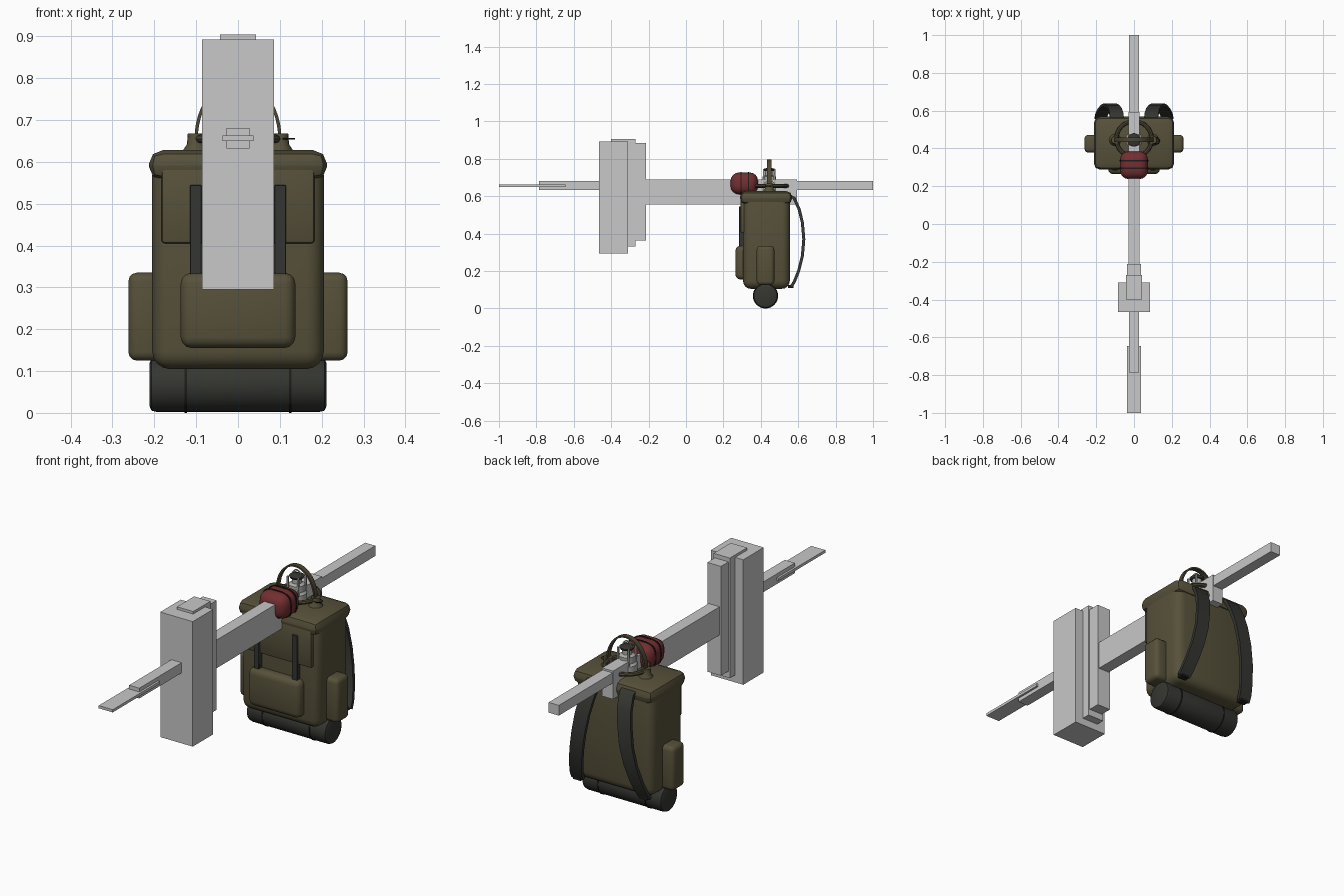
import bpy, bmesh, math
from mathutils import Vector

if "Cube" in bpy.data.objects:
    bpy.data.objects.remove(bpy.data.objects["Cube"])


def mat(name, rgb):
    m = bpy.data.materials.new(name)
    m.diffuse_color = (*rgb, 1)
    m.use_nodes = True
    m.node_tree.nodes["Principled BSDF"].inputs["Base Color"].default_value = m.diffuse_color
    return m


GREY = mat("light_grey", (0.58, 0.58, 0.58))
OLIVE = mat("olive_canvas", (0.095, 0.082, 0.042))
DARK = mat("dark_webbing", (0.035, 0.037, 0.031))
RED = mat("dark_red", (0.17, 0.028, 0.03))
BLACK = mat("black_trim", (0.012, 0.012, 0.011))
BROWN = mat("brown_leather", (0.075, 0.062, 0.036))
STEEL = mat("steel", (0.42, 0.42, 0.40))


def finish(name, bm, material, smooth=True):
    bmesh.ops.recalc_face_normals(bm, faces=bm.faces)
    me = bpy.data.meshes.new(name)
    bm.to_mesh(me)
    bm.free()
    me.materials.append(material)
    ob = bpy.data.objects.new(name, me)
    bpy.context.collection.objects.link(ob)
    if smooth:
        bpy.ops.object.select_all(action='DESELECT')
        ob.select_set(True)
        bpy.context.view_layer.objects.active = ob
        bpy.ops.object.shade_smooth_by_angle(angle=math.radians(40))
    return ob


def box(name, x, y, z, material, bevel=0, segs=3):
    """Box from (min, max) ranges with optional rounded edges."""
    bm = bmesh.new()
    bmesh.ops.create_cube(bm, size=1)
    for v in bm.verts:
        v.co = [(r[0] + r[1]) / 2 + c * (r[1] - r[0]) for r, c in zip((x, y, z), v.co)]
    if bevel:
        bmesh.ops.bevel(bm, geom=bm.edges[:], offset=bevel, segments=segs,
                        profile=0.5, affect='EDGES')
    return finish(name, bm, material, bevel > 0)


def lathe(name, profile, centre, material, axis='Z', n=24):
    """Revolve (radius, height) points about an axis."""
    bm = bmesh.new()
    rings = []
    for r, h in profile:
        ring = []
        for i in range(n):
            a = 2 * math.pi * i / n
            p = Vector((r * math.cos(a), r * math.sin(a), h))
            if axis == 'X':
                p = Vector((p.z, p.x, p.y))
            ring.append(bm.verts.new(p + Vector(centre)))
        rings.append(ring)
    for a, b in zip(rings, rings[1:]):
        for i in range(n):
            bm.faces.new((a[i], a[(i + 1) % n], b[(i + 1) % n], b[i]))
    bm.faces.new(rings[0])
    bm.faces.new(rings[-1])
    return finish(name, bm, material)


def ribbon(name, pts, wdir, widths, thick, material):
    """Flat strap swept along a path."""
    bm = bmesh.new()
    pts = [Vector(p) for p in pts]
    w = Vector(wdir).normalized()
    rings = []
    for i, p in enumerate(pts):
        t = pts[min(i + 1, len(pts) - 1)] - pts[max(i - 1, 0)]
        nrm = t.cross(w).normalized() * thick / 2
        f = i / (len(pts) - 1)
        s = w * (widths[0] * (1 - f) + widths[1] * f) / 2
        rings.append([bm.verts.new(p + q) for q in (s + nrm, s - nrm, -s - nrm, -s + nrm)])
    for a, b in zip(rings, rings[1:]):
        for i in range(4):
            bm.faces.new((a[i], a[(i + 1) % 4], b[(i + 1) % 4], b[i]))
    bm.faces.new(rings[0])
    bm.faces.new(rings[-1])
    return finish(name, bm, material)


def torus(name, centre, big, small, material, n=32, m=8, squash=1):
    bm = bmesh.new()
    g = []
    for i in range(n):
        a = 2 * math.pi * i / n
        g.append([])
        for j in range(m):
            b = 2 * math.pi * j / m
            r = big + small * math.cos(b)
            g[i].append(bm.verts.new(Vector(centre) + Vector(
                (r * math.cos(a), r * math.sin(a), small * squash * math.sin(b)))))
    for i in range(n):
        for j in range(m):
            k, l = (i + 1) % n, (j + 1) % m
            bm.faces.new((g[i][j], g[k][j], g[k][l], g[i][l]))
    return finish(name, bm, material)


# Grey block assembly running front to back
for name, hx, y, z in (
        ("front_plate", .037, (-1, -.645), (.65, .663)),
        ("long_bar", .027, (-.785, 1), (.632, .681)),
        ("thick_beam", .029, (-.25, .593), (.555, .69)),
        ("tall_block", .086, (-.465, -.31), (.295, .893)),
        ("tall_block_core", .043, (-.40, -.27), (.33, .905)),
        ("tall_block_back", .036, (-.32, -.213), (.362, .885))):
    box(name, (-hx, hx), y, z, GREY)

# Pack body, lid and front flap
box("pack_body", (-.205, .205), (.305, .555), (.105, .61), OLIVE, .042, 4)
box("pack_lid", (-.213, .213), (.288, .568), (.556, .628), OLIVE, .033, 2)
box("lid_flap", (-.183, .183), (.291, .33), (.405, .588), OLIVE, .008, 2)

# Pockets
box("front_pocket", (-.137, .137), (.264, .33), (.155, .335), OLIVE, .026, 3)
for s, side in ((-1, "left"), (1, "right")):
    xs = sorted((s * .18, s * .262))
    box(side + "_side_pocket", xs, (.378, .472), (.125, .335), OLIVE, .02, 3)
    # Dark buckle straps on the front
    xs = sorted((s * .087, s * .115))
    box(side + "_front_strap", xs, (.283, .31), (.30, .545), DARK, .002, 1)
    # Shoulder straps
    path = [(.09, .55, .605), (.092, .578, .59), (.10, .605, .53), (.112, .622, .46),
            (.126, .63, .37), (.143, .622, .28), (.16, .602, .20), (.172, .58, .145),
            (.177, .562, .115)]
    ribbon(side + "_shoulder_strap", [(s * a, b, c) for a, b, c in path],
           (1, 0, 0), (.075, .062), .016, DARK)
    box(side + "_strap_buckle", sorted((s * .155, s * .195)), (.545, .575),
        (.108, .125), BLACK)
    # Handle base knobs
    lathe(side + "_handle_base", [(.034, 0), (.022, .018), (.02, .044)],
          (s * .1, .445, .624), OLIVE, n=16)

# Bedroll with two thin straps
lathe("bedroll", [(.05, -.212), (.062, -.207), (.065, -.195), (.065, .195),
                  (.062, .207), (.05, .212)], (0, .425, .0675), DARK, 'X', 32)
for x, side in ((-.125, "left"), (.125, "right")):
    lathe(side + "_bedroll_strap", [(.0675, -.003), (.0675, .003)],
          (x, .425, .0675), BLACK, 'X', 32)

# Arched handle and flat ring on top
arch = [(.1 * math.cos(math.pi * i / 24), .445, .655 + .137 * math.sin(math.pi * i / 24))
        for i in range(25)]
ribbon("arched_handle", arch, (0, 1, 0), (.024, .024), .008, BROWN)
torus("flat_ring", (0, .45, .655), .094, .011, BROWN, squash=.9)
torus("small_ring", (.118, .44, .655), .017, .002, BLACK, 20, 6)

# Small steel stove with prongs and a top bail
lathe("stove_body", [(.045, .625), (.045, .665), (.036, .675), (.036, .705),
                     (.022, .712), (.022, .735)], (0, .445, 0), STEEL)
lathe("stove_burner", [(.03, .735), (.034, .745), (.01, .752)], (0, .445, 0), DARK)
for i in range(4):
    a = math.pi / 4 + i * math.pi / 2
    x, y = .04 * math.cos(a), .445 + .04 * math.sin(a)
    box("stove_prong", (x - .004, x + .004), (y - .004, y + .004), (.66, .745), STEEL)
bail = [(.025 * math.cos(math.pi * i / 10), .445, .735 + .035 * math.sin(math.pi * i / 10))
        for i in range(11)]
ribbon("stove_bail", bail, (0, 1, 0), (.005, .005), .005, STEEL)

# Red rounded pouch with black bands
box("red_pouch", (-.074, .074), (.238, .385), (.61, .727), RED, .045, 4)
loop = []
for i in range(33):
    c, s = math.cos(i * math.pi / 16), math.sin(i * math.pi / 16)
    loop.append((.074 * math.copysign(abs(c) ** .6, c), .295,
                 .6685 + .0595 * math.copysign(abs(s) ** .6, s)))
ribbon("pouch_band", loop, (0, 1, 0), (.006, .006), .005, BLACK)
ribbon("pouch_rear_band", [(x, y + .04, z) for x, y, z in loop],
       (0, 1, 0), (.006, .006), .005, BLACK)
